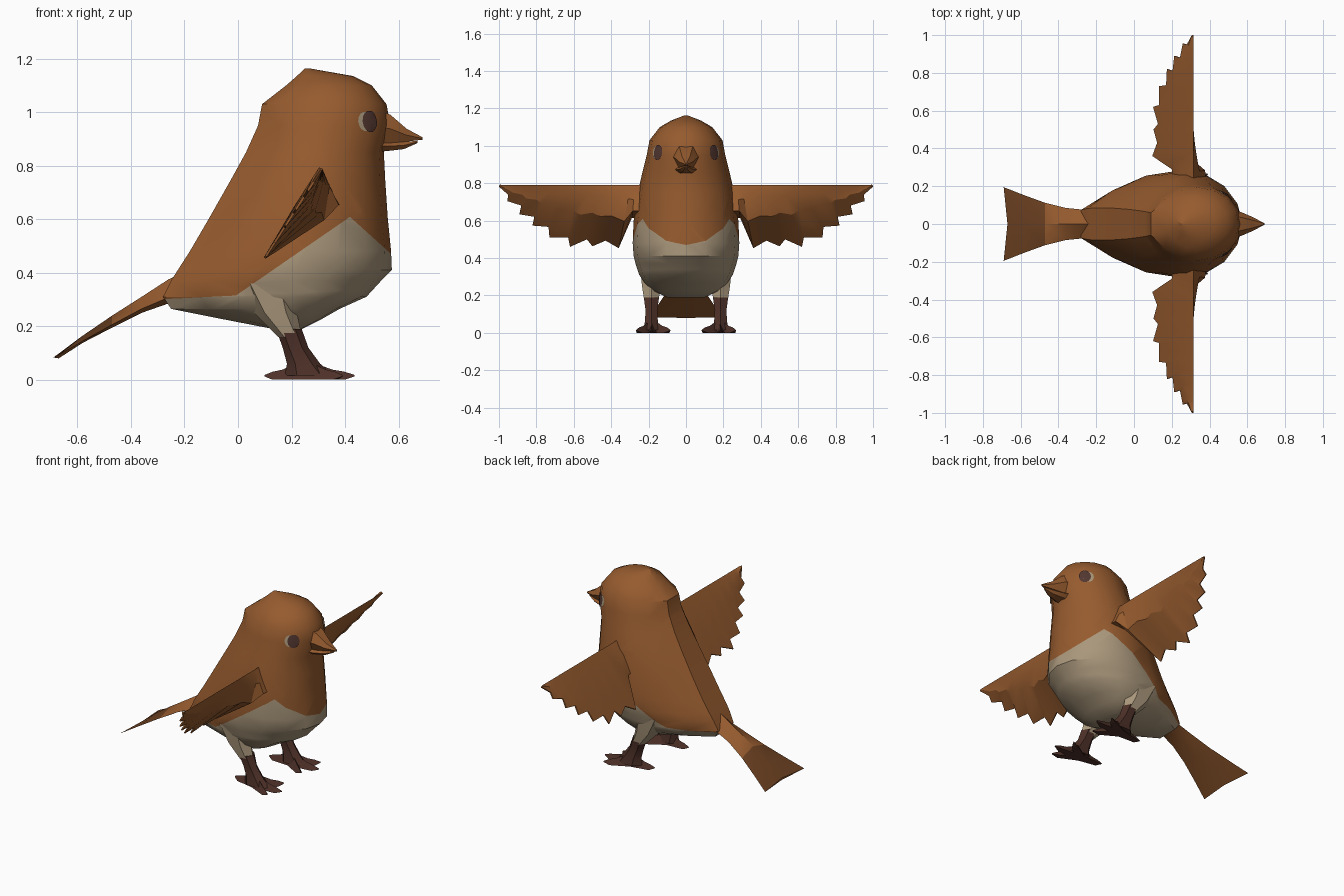
import bpy, bmesh, math
from mathutils import Vector
from mathutils.bvhtree import BVHTree

if "Cube" in bpy.data.objects:
    bpy.data.objects.remove(bpy.data.objects["Cube"])


def material(name, rgb):
    m = bpy.data.materials.new(name)
    m.diffuse_color = (*rgb, 1)
    m.use_nodes = True
    m.node_tree.nodes["Principled BSDF"].inputs["Base Color"].default_value = m.diffuse_color
    return m


BROWN = material("warm brown feathers", (0.305, 0.105, 0.028))
CREAM = material("cream belly", (0.40, 0.31, 0.20))
DARK = material("dark brown feet", (0.075, 0.030, 0.021))
TAIL = material("dark tail feathers", (0.15, 0.052, 0.015))
EYE = material("dark eye", (0.085, 0.038, 0.030))


def finish(name, bm, mats, angle=35):
    bmesh.ops.recalc_face_normals(bm, faces=bm.faces)
    me = bpy.data.meshes.new(name)
    bm.to_mesh(me)
    ob = bpy.data.objects.new(name, me)
    bpy.context.collection.objects.link(ob)
    for m in mats:
        me.materials.append(m)
    bpy.ops.object.select_all(action='DESELECT')
    ob.select_set(True)
    bpy.context.view_layer.objects.active = ob
    bpy.ops.object.shade_smooth_by_angle(angle=math.radians(angle))
    return ob


def loft(rings, bm=None):
    """Skin equal-length rings of points, closing both ends."""
    bm = bm or bmesh.new()
    vs = [[bm.verts.new(p) for p in r] for r in rings]
    n = len(vs[0])
    for a, b in zip(vs, vs[1:]):
        for i in range(n):
            j = (i + 1) % n
            bm.faces.new((a[i], a[j], b[j], b[i]))
    bm.faces.new(vs[0])
    bm.faces.new(vs[-1])
    return bm


def box_section(x, z0, z1, w):
    zm = (z0 + z1) / 2
    return [(x, -w, zm), (x, -w * .55, z1), (x, w * .55, z1),
            (x, w, zm), (x, w * .55, z0), (x, -w * .55, z0)]


# Body and head: horizontal rings, round in front and tapering to the back
def body_ring(z, xb, xf, w, xc):
    half = [(xc + (xf - xc) * math.cos(a), w * math.sin(a))
            for a in (math.radians(d) for d in (22, 45, 67, 90))]
    for t in (.35, .7, 1):
        half.append((xc + (xb - xc) * t, w - .7 * w * t * t))
    return ([(xf, 0, z)] + [(x, y, z) for x, y in half]
            + [(x, -y, z) for x, y in reversed(half)])


BODY = [(1.163, .25, .27, .008, .26), (1.135, .22, .43, .08, .33),
        (1.10, .18, .50, .14, .33), (1.03, .09, .555, .195, .33),
        (.95, .075, .57, .21, .32), (.85, .03, .545, .235, .30),
        (.75, -.025, .55, .258, .28), (.60, -.11, .56, .28, .26),
        (.48, -.18, .572, .285, .25), (.41, -.225, .575, .28, .22),
        (.37, -.25, .535, .27, .20), (.31, -.28, .48, .25, .20),
        (.265, -.25, .38, .22, .20), (.225, -.05, .31, .18, .19),
        (.19, .13, .24, .10, .19)]
bm = loft([body_ring(*r) for r in BODY])
bmesh.ops.triangulate(bm, faces=bm.faces)
# Belly patch bounded by three slanted lines z = a + b*x
LINES = [(.315, .05), (.32, .69), (.985, -.90)]
for a, b in LINES:
    bmesh.ops.bisect_plane(bm, geom=bm.verts[:] + bm.edges[:] + bm.faces[:],
                           plane_co=(0, 0, a), plane_no=(-b, 0, 1))
for f in bm.faces:
    c = f.calc_center_median()
    l1, l2, l3 = (a + b * c.x for a, b in LINES)
    f.material_index = int(c.z < max(l1, l2) and c.z < l3)
bmesh.ops.recalc_face_normals(bm, faces=bm.faces)
tree = BVHTree.FromBMesh(bm)
finish("body", bm, [BROWN, CREAM])

# Beak, upper and lower halves
finish("upper_beak", loft([box_section(*s) for s in (
    (.50, .88, 1.02, .085), (.57, .885, .99, .062),
    (.63, .89, .938, .036), (.69, .897, .906, .004))]), [BROWN])
finish("lower_beak", loft([box_section(*s) for s in (
    (.50, .85, .90, .07), (.56, .855, .89, .052),
    (.62, .862, .89, .032), (.67, .884, .892, .006))]), [BROWN])


# Eyes: thin discs draped over the head
def eye_disc(name, side, centre, r, lift, mat):
    d = Vector((.62, side * .78, 0)).normalized()
    u = Vector((-d.y, d.x, 0))
    c = Vector((centre[0], side * centre[1], centre[2]))
    b = bmesh.new()

    def drape(p):
        hit, no, _, _ = tree.ray_cast(p + d * .5, -d)
        return b.verts.new((hit if hit else p) + d * lift)
    mid = drape(c)
    rim = [drape(c + u * (r * .85 * math.cos(i * math.tau / 14))
                 + Vector((0, 0, r * math.sin(i * math.tau / 14)))) for i in range(14)]
    for i in range(14):
        b.faces.new((mid, rim[i], rim[(i + 1) % 14]))
    ob = finish(name, b, [mat])
    # make the disc face outward
    if ob.data.polygons[0].normal.dot(d) < 0:
        ob.data.flip_normals()


for side, tag in ((1, "left"), (-1, "right")):
    eye_disc(tag + "_eye_rim", side, (.468, .152, .965), .036, .004, CREAM)
    eye_disc(tag + "_eye", side, (.485, .140, .965), .041, .007, EYE)

# Tail: flat fan, dark on top towards the tip
tail = [(-.16, .29, .42, .10), (-.26, .285, .375, .075), (-.36, .25, .31, .085),
        (-.47, .195, .24, .112), (-.58, .138, .165, .152), (-.69, .08, .092, .195)]
bm = loft([[(x, -w, z0 + .25 * (z1 - z0)), (x + (.02 if x < -.6 else 0), 0, z1),
            (x, w, z0 + .25 * (z1 - z0)), (x + (.02 if x < -.6 else 0), 0, z0)]
           for x, z0, z1, w in tail])
bmesh.ops.recalc_face_normals(bm, faces=bm.faces)
for f in bm.faces:
    f.material_index = int(f.calc_center_median().x < -.47 and f.normal.z > .2)
finish("tail", bm, [BROWN, TAIL])

# Wings: tilted wedge, stations give (y, trailing y, trailing chord, thickness)
WING = [(.20, .22, .50, .13), (.28, .29, .52, .125), (.31, .36, 1.0, .11),
        (.38, .43, .88, .085), (.43, .50, .97, .07), (.48, .53, .86, .06),
        (.53, .62, .98, .05), (.59, .63, .83, .042), (.64, .73, .83, .036),
        (.70, .735, .66, .03), (.74, .82, .64, .026), (.79, .81, .50, .022),
        (.83, .89, .46, .018), (.87, .88, .32, .015), (.91, .955, .25, .011),
        (.95, .95, .15, .008), (.99, 1.0, .02, .003)]


def wing_section(side, y, ty, ts, thick):
    def at(yy, s, off):
        return (.315 - .215 * s + .85 * off, side * yy, .79 - .335 * s - .54 * off)
    ym = y + (ty - y) * .4
    return [at(y, 0, 0), at(y, min(.12, ts * .3), thick * .55), at(ym, ts * .4, thick),
            at(ty, ts, .004), at(ty, ts, -.004), at(ym, ts * .45, -.012)]


for side, tag in ((1, "left"), (-1, "right")):
    finish(tag + "_wing", loft([wing_section(side, *s) for s in WING]), [BROWN], 25)

    # Legs: cream thigh, dark shank
    def leg_ring(x, z, rx, ry, y=.185):
        return [(x + rx * math.cos(i * math.tau / 6),
                 side * (y + ry * math.sin(i * math.tau / 6)), z) for i in range(6)]
    finish(tag + "_thigh", loft([leg_ring(.10, .36, .11, .065, .19), leg_ring(.14, .25, .08, .058),
                                 leg_ring(.195, .16, .045, .042)]), [CREAM])
    finish(tag + "_shank", loft([leg_ring(.19, .19, .048, .047), leg_ring(.215, .12, .048, .036),
                                 leg_ring(.245, .06, .062, .04),
                                 leg_ring(.265, .015, .09, .05)]), [DARK])

    # Toes: three forward, one back, each a tapering spike
    for k, (tx, ty) in enumerate(((.435, .185), (.39, .265), (.38, .085), (.10, .17))):
        root, tip = Vector((.25, side * .18, 0)), Vector((tx, side * ty, 0))
        n = (tip - root).normalized().cross(Vector((0, 0, 1)))
        rings = []
        for t, w, h in ((0, .032, .075), (.55, .022, .038), (.8, .018, .03), (1, .003, .018)):
            p = root.lerp(tip, t)
            z0 = Vector((0, 0, .012 if t == 1 else 0))
            rings.append([p - n * w + z0, p + n * w + z0, p + Vector((0, 0, h))])
        finish(f"{tag}_toe_{k + 1}", loft(rings), [DARK])
